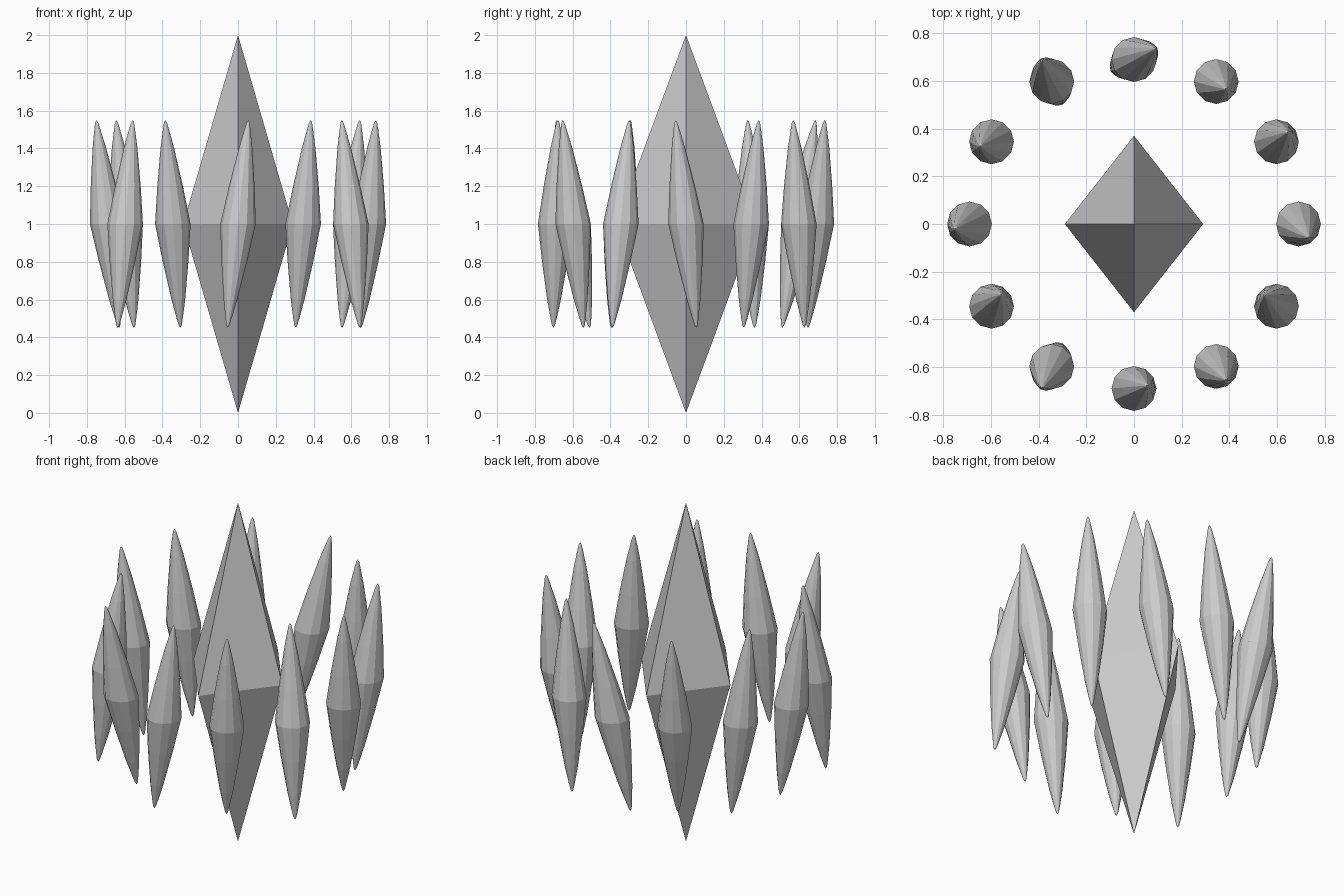
import bpy, bmesh, math

if "Cube" in bpy.data.objects:
    bpy.data.objects.remove(bpy.data.objects["Cube"])

RADIUS = 0.69
SIDES = 12
# height fraction -> radius of one half of a shard
PROFILE = [(0, 0.094), (0.36, 0.068), (0.73, 0.036), (0.91, 0.016), (0.975, 0.008)]
# sideways lean of the upper tip for each shard, going round every 30 degrees
LEANS = [(0.04, -0.055), (0.047, 0.04), (0.04, -0.03), (0.09, 0.045),
         (-0.04, 0.088), (-0.047, -0.018), (-0.06, -0.02), (0.04, 0.05),
         (-0.04, -0.088), (0.055, 0.012), (0.04, -0.055), (-0.048, 0.045)]


def finish(bm, name):
    bmesh.ops.recalc_face_normals(bm, faces=bm.faces[:])
    mesh = bpy.data.meshes.new(name)
    bm.to_mesh(mesh)
    bm.free()
    ob = bpy.data.objects.new(name, mesh)
    bpy.context.collection.objects.link(ob)
    return ob


def spindle(name, centre, rings, sides, half, lean=(0, 0), sx=1, sy=1):
    """Stack of rings closed by a point at each end, leaning sideways."""
    bm = bmesh.new()

    def point(t, r, a):
        return bm.verts.new((centre[0] + lean[0] * t + r * sx * math.cos(a),
                             centre[1] + lean[1] * t + r * sy * math.sin(a),
                             1 + half * t))
    levels = [(-t, r) for t, r in reversed(rings[1:])] + rings
    loops = [[point(t, r, math.tau * i / sides) for i in range(sides)] for t, r in levels]
    low, high = point(-1, 0, 0), point(1, 0, 0)
    for i in range(sides):
        j = (i + 1) % sides
        for a, b in zip(loops, loops[1:]):
            bm.faces.new((a[i], a[j], b[j], b[i]))
        bm.faces.new((low, loops[0][j], loops[0][i]))
        bm.faces.new((high, loops[-1][i], loops[-1][j]))
    return finish(bm, name)


# central four-sided crystal
spindle("central_crystal", (0, 0), [(0, 1)], 4, 1.0, sx=0.29, sy=0.37)

# ring of leaning shards
for k, lean in enumerate(LEANS):
    a = math.radians(30 * k)
    spindle(f"shard_{k + 1}", (RADIUS * math.cos(a), RADIUS * math.sin(a)),
            PROFILE, SIDES, 0.55, lean)
